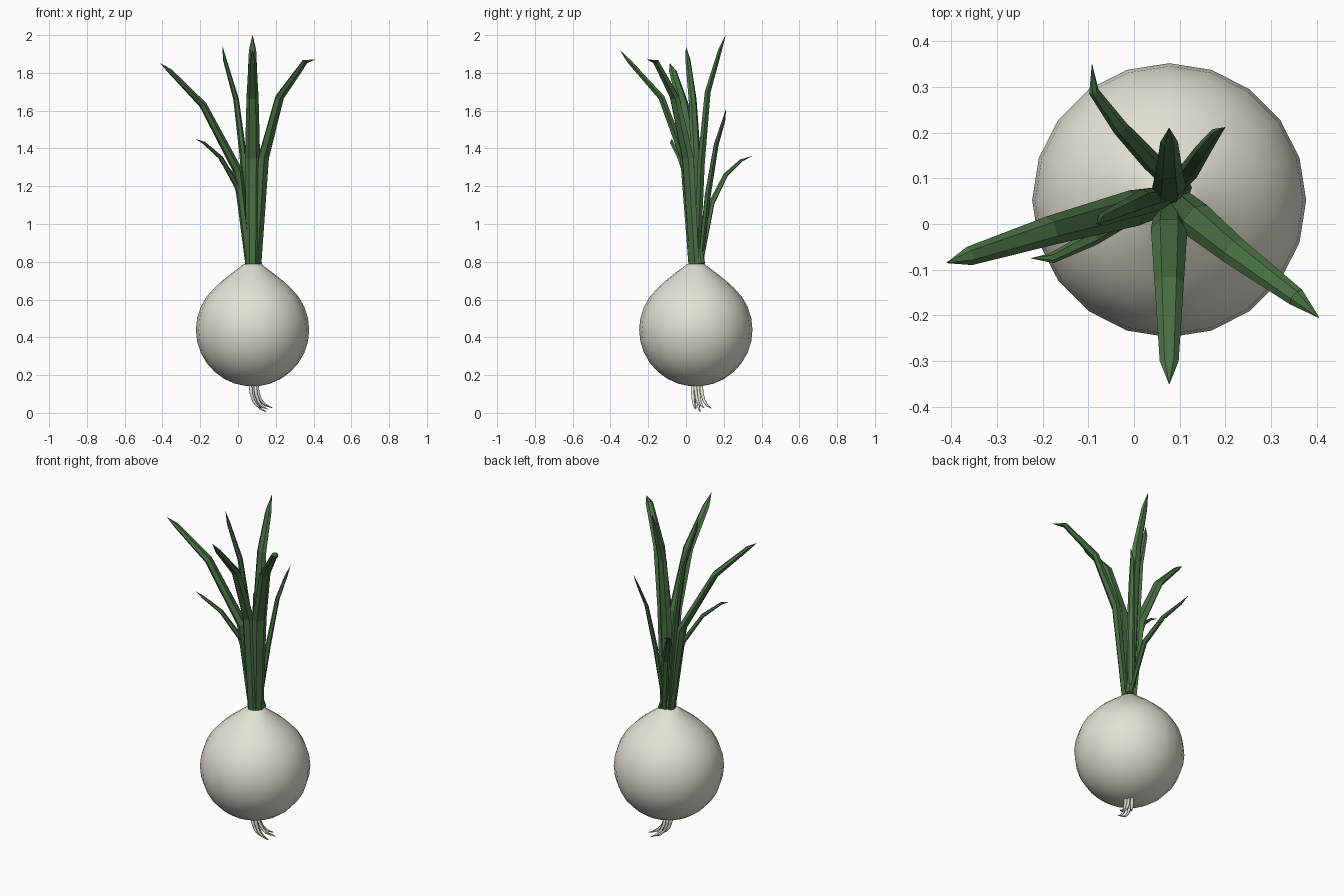
import bpy, bmesh, math
from mathutils import Vector

if "Cube" in bpy.data.objects:
    bpy.data.objects.remove(bpy.data.objects["Cube"])


def material(name, rgb):
    m = bpy.data.materials.new(name)
    m.diffuse_color = (*rgb, 1)
    m.use_nodes = True
    m.node_tree.nodes["Principled BSDF"].inputs["Base Color"].default_value = m.diffuse_color
    return m


WHITE = material("bulb_white", (0.78, 0.76, 0.66))
GREEN = material("leaf_green", (0.07, 0.17, 0.06))


def skin(name, rings, mat, smooth):
    """Join equal-sized rings of points into a closed tube."""
    bm = bmesh.new()
    loops = [[bm.verts.new(p) for p in ring] for ring in rings]
    n = len(loops[0])
    for a, b in zip(loops, loops[1:]):
        for i in range(n):
            j = (i + 1) % n
            bm.faces.new((a[i], a[j], b[j], b[i]))
    bm.faces.new(loops[0][::-1])
    bm.faces.new(loops[-1])
    bmesh.ops.remove_doubles(bm, verts=bm.verts, dist=0.0002)
    bmesh.ops.recalc_face_normals(bm, faces=bm.faces)
    for f in bm.faces:
        f.smooth = smooth
    me = bpy.data.meshes.new(name)
    bm.to_mesh(me)
    bm.free()
    me.materials.append(mat)
    ob = bpy.data.objects.new(name, me)
    bpy.context.collection.objects.link(ob)
    return ob


def blade(name, path, widths, flat, mat, sides=6, smooth=False):
    """Sweep a flattened polygon along a path, wide side across the lean."""
    pts = [Vector(p) for p in path]
    lean = pts[-1] - pts[0]
    side = Vector((-lean.y, lean.x, 0)).normalized()
    rings = []
    for i, p in enumerate(pts):
        tan = (pts[min(i + 1, len(pts) - 1)] - pts[max(i - 1, 0)]).normalized()
        s = (side - tan * side.dot(tan)).normalized()
        nrm = s.cross(tan)
        w = widths[i]
        rings.append([p + s * w * math.cos(2 * math.pi * k / sides)
                      + nrm * w * flat * math.sin(2 * math.pi * k / sides)
                      for k in range(sides)])
    return skin(name, rings, mat, smooth)


# Bulb: lathed profile with a drawn-up neck
CX, CY = 0.077, 0.052
profile = [(0.3 * math.sin(math.radians(a)), 0.44 - 0.3 * math.cos(math.radians(a)))
           for a in range(6, 139, 12)]
profile += [(0.16, 0.70), (0.105, 0.743), (0.065, 0.773), (0.047, 0.788)]
skin("bulb", [[(CX + r * math.cos(math.tau * k / 20), CY + r * math.sin(math.tau * k / 20), z)
               for k in range(20)] for r, z in profile], WHITE, True)

# Leaves: path from bulb neck to tip, and half width
leaves = {
    "left_leaf": (0.04, [(0.06, 0.05, 0.78), (0.0, 0.035, 1.28), (-0.185, -0.015, 1.63),
                         (-0.36, -0.07, 1.81), (-0.41, -0.085, 1.85)]),
    "front_leaf": (0.04, [(0.077, 0.03, 0.78), (0.077, -0.01, 1.35), (0.077, -0.13, 1.67),
                          (0.077, -0.30, 1.86), (0.077, -0.35, 1.92)]),
    "right_leaf": (0.04, [(0.10, 0.045, 0.78), (0.135, 0.01, 1.35), (0.22, -0.06, 1.67),
                          (0.355, -0.16, 1.86), (0.405, -0.205, 1.87)]),
    "back_leaf": (0.037, [(0.077, 0.06, 0.78), (0.077, 0.08, 1.32), (0.077, 0.115, 1.70),
                          (0.077, 0.18, 1.92), (0.077, 0.21, 2.0)]),
    "inner_leaf": (0.028, [(0.07, 0.06, 0.78), (0.025, 0.05, 1.38), (-0.01, 0.035, 1.66),
                           (-0.07, 0.01, 1.87), (-0.082, 0.0, 1.94)]),
    "back_left_leaf": (0.022, [(0.095, 0.075, 0.78), (0.04, 0.135, 1.11), (-0.03, 0.21, 1.26),
                               (-0.088, 0.29, 1.335), (-0.092, 0.35, 1.36)]),
    "back_right_leaf": (0.022, [(0.085, 0.075, 0.78), (0.12, 0.115, 1.15), (0.15, 0.16, 1.42),
                                (0.18, 0.2, 1.55), (0.2, 0.212, 1.61)]),
    "low_left_leaf": (0.022, [(0.115, 0.085, 0.79), (-0.005, 0.025, 1.2), (-0.09, -0.03, 1.35),
                              (-0.18, -0.075, 1.43), (-0.225, -0.075, 1.45)]),
}
for name, (w, path) in leaves.items():
    blade(name, path, [w * f for f in (0.8, 1.0, 0.8, 0.52, 0.02)], 0.6, GREEN)

# Roots: thin strands curling to one side
roots = [  # start x, start y, end x, end y, end z
    (0.065, 0.04, 0.125, 0.055, 0.025),
    (0.075, 0.06, 0.15, 0.075, 0.006),
    (0.09, 0.035, 0.155, 0.05, 0.02),
    (0.09, 0.065, 0.182, 0.095, 0.027),
    (0.10, 0.05, 0.165, 0.08, 0.035),
    (0.08, 0.08, 0.14, 0.135, 0.025),
]
for n, (x, y, ex, ey, ez) in enumerate(roots):
    path = [(x + (ex - x) * t, y + (ey - y) * t, 0.155 + (ez - 0.155) * d)
            for t, d in ((0, 0), (0.08, 0.4), (0.28, 0.7), (0.6, 0.9), (1, 1))]
    blade(f"root_{n + 1}", path, (0.009, 0.009, 0.008, 0.006, 0.002), 1, WHITE, 6, True)
